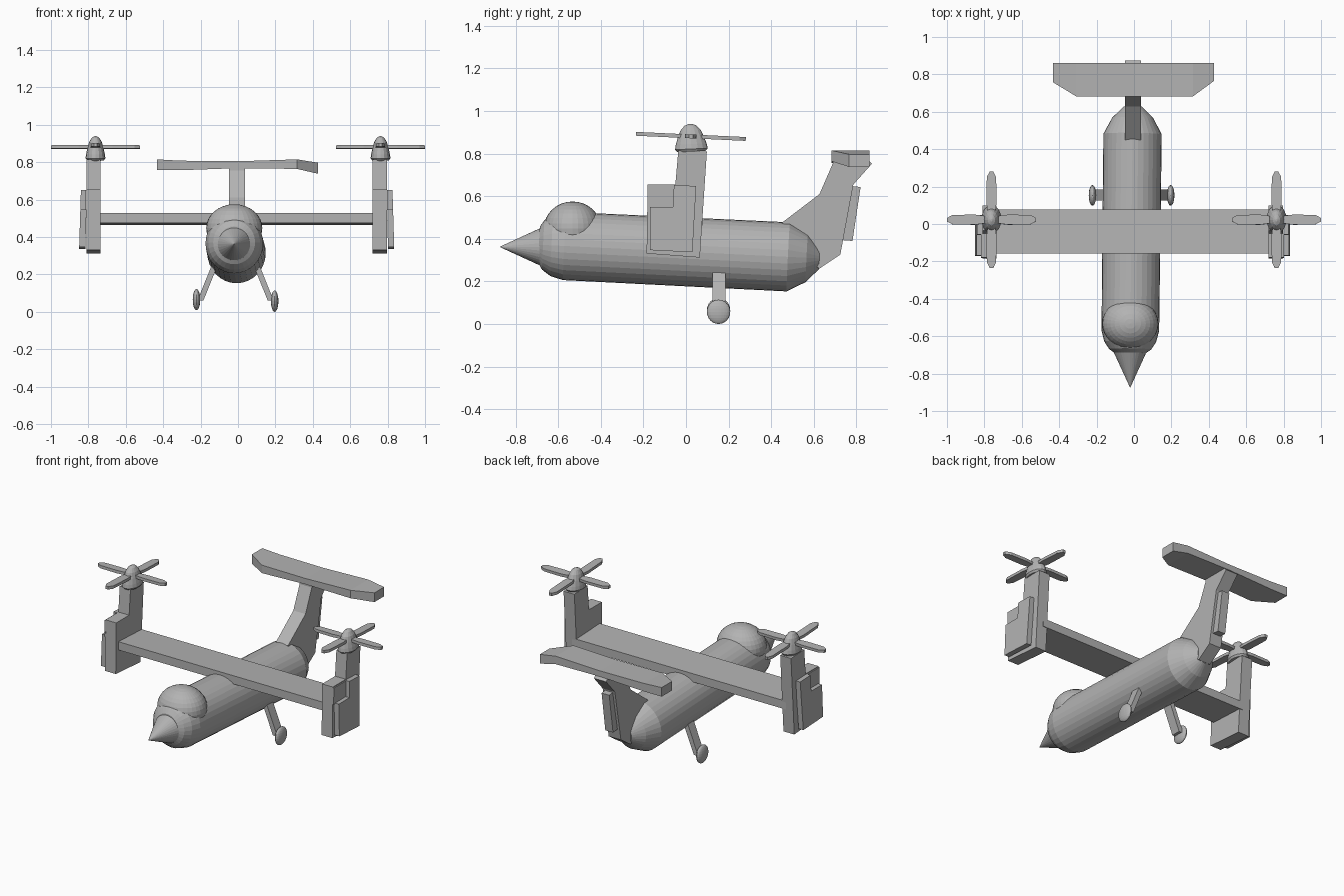
import bpy, bmesh, math
from mathutils import Vector, Matrix

if "Cube" in bpy.data.objects:
    bpy.data.objects.remove(bpy.data.objects["Cube"])

GREY = bpy.data.materials.new("plain_grey")
GREY.diffuse_color = (0.45, 0.45, 0.45, 1)
GREY.use_nodes = True
GREY.node_tree.nodes["Principled BSDF"].inputs["Base Color"].default_value = GREY.diffuse_color


def finish(name, bm):
    bmesh.ops.recalc_face_normals(bm, faces=bm.faces)
    me = bpy.data.meshes.new(name)
    bm.to_mesh(me)
    bm.free()
    me.materials.append(GREY)
    ob = bpy.data.objects.new(name, me)
    bpy.context.collection.objects.link(ob)
    return ob


def loft(bm, rings):
    """Skin closed rings of equal size and cap both ends."""
    loops = [[bm.verts.new(p) for p in r] for r in rings]
    n = len(loops[0])
    for a, b in zip(loops, loops[1:]):
        for i in range(n):
            j = (i + 1) % n
            bm.faces.new((a[i], a[j], b[j], b[i]))
    bm.faces.new(loops[0])
    bm.faces.new(loops[-1])


def prism(name, profile, x0, x1, splay=0.0):
    """Extrude a (y, z) side profile across x; splay leans it outwards lower down."""
    bm = bmesh.new()
    loft(bm, [[(x + splay * (0.65 - z), y, z) for y, z in profile] for x in (x0, x1)])
    return finish(name, bm)


def lathe(name, profile, base, axis, rx=1.0, ry=1.0, n=32):
    """Spin (radius, height) pairs round an axis with an elliptical section."""
    bm = bmesh.new()
    loft(bm, [[(r * rx * math.cos(2 * math.pi * i / n),
                r * ry * math.sin(2 * math.pi * i / n), h) for i in range(n)]
              for r, h in profile])
    w = Vector(axis).normalized()
    u = Vector((1, 0, 0))
    u = (u - w * u.dot(w)).normalized()
    v = w.cross(u)
    m = Matrix((u, v, w)).transposed().to_4x4()
    m.translation = Vector(base)
    bm.transform(m)
    return finish(name, bm)


def ellipsoid(name, centre, radii, seg=32, rings=16):
    bm = bmesh.new()
    bmesh.ops.create_uvsphere(bm, u_segments=seg, v_segments=rings, radius=1)
    bm.transform(Matrix.Translation(centre) @ Matrix.Diagonal((*radii, 1)))
    return finish(name, bm)


# Fuselage: a slightly nose-up capsule
start, end = Vector((-0.021, -0.69, 0.372)), Vector((-0.006, 0.627, 0.308))
length = (end - start).length
lathe("fuselage",
      [(0.085, 0), (0.115, 0.02), (0.142, 0.06), (0.158, 0.12),
       (0.160, length - 0.147), (0.113, length - 0.06), (0.05, length)],
      start, end - start, 0.975, 1.015)

# Nose cone and canopy
lathe("nose_cone", [(0.09, 0), (0.0005, 0.195)], (-0.021, -0.68, 0.362), (0.003, -1, 0))
ellipsoid("canopy", (-0.02, -0.533, 0.448), (0.15, 0.135, 0.127))

# Wing
prism("wing", [(-0.158, 0.474), (-0.158, 0.527), (0.078, 0.516), (0.078, 0.463)], -0.76, 0.75)

# Wingtip nacelles, cover plates and rotors
NACELLE = [(-0.185, 0.331), (-0.18, 0.655), (-0.05, 0.655),
           (-0.036, 0.815), (0.098, 0.81), (0.065, 0.312)]
PLATE = [(-0.17, 0.347), (-0.168, 0.55), (-0.06, 0.55),
         (-0.057, 0.652), (0.048, 0.648), (0.03, 0.337)]
TILT = Matrix.Rotation(-0.047, 4, 'X')
for side, s in (("left", -1), ("right", 1)):
    d = -0.007
    prism(side + "_nacelle", NACELLE, s * 0.727 + d, s * 0.803 + d)
    prism(side + "_cover_plate", PLATE, s * 0.80 + d, s * 0.833 + d, s * 0.03)
    prism(side + "_front_panel",
          [(-0.182, 0.545), (-0.18, 0.65), (-0.055, 0.65), (-0.055, 0.545)],
          s * 0.80 + d, s * 0.81 + d)
    lathe(side + "_rotor_hub",
          [(0.85, 0), (1, 0.012), (0.94, 0.035), (0.8, 0.068),
           (0.62, 0.1), (0.36, 0.122), (0.08, 0.13)],
          (s * 0.762, 0.026, 0.81), (0, -0.047, 1), 0.053, 0.077, 16)
    # four pointed blades
    bm = bmesh.new()
    for k in range(4):
        reach = 0.238 if k % 2 == 0 else 0.258
        half = [(0.0, 0.014), (0.05, 0.022), (0.09, 0.027), (reach - 0.03, 0.025),
                (reach, 0.009)]
        outline = half + [(x, -y) for x, y in reversed(half)]
        part = bmesh.new()
        loft(part, [[(x, y, z) for x, y in outline] for z in (-0.009, 0.009)])
        part.transform(Matrix.Translation((s * 0.762, 0.023, 0.881)) @ TILT
                       @ Matrix.Rotation(k * math.pi / 2, 4, 'Z'))
        tmp = bpy.data.meshes.new("blade_part")
        part.to_mesh(tmp)
        part.free()
        bm.from_mesh(tmp)
        bpy.data.meshes.remove(tmp)
    finish(side + "_rotor_blades", bm)

# Tail fin and rudder
prism("tail_fin",
      [(0.45, 0.475), (0.627, 0.61), (0.69, 0.755), (0.69, 0.785), (0.84, 0.785),
       (0.874, 0.753), (0.786, 0.655), (0.725, 0.326), (0.627, 0.26), (0.5, 0.33)],
      -0.048, 0.038)
prism("rudder", [(0.76, 0.65), (0.82, 0.643), (0.782, 0.39), (0.715, 0.395)], -0.032, 0.022)

# Tailplane: shallow vee with clipped front corners (x, front y, bottom z, top z)
bm = bmesh.new()
loft(bm, [[(x, f, b), (x, f, t), (x, 0.862, t), (x, 0.862, b)] for x, f, b, t in (
    (-0.432, 0.757, 0.757, 0.815), (-0.31, 0.683, 0.757, 0.808), (0, 0.683, 0.768, 0.805),
    (0.316, 0.683, 0.764, 0.815), (0.428, 0.765, 0.738, 0.797))])
finish("tailplane", bm)

# Splayed landing gear with lens-shaped wheels
for side, s in (("left", -1), ("right", 1)):
    d = -0.013
    bm = bmesh.new()
    loft(bm, [[(s * (x + a) + d, 0.155 + y, z) for a, y in
               ((-0.016, -0.03), (0.016, -0.03), (0.016, 0.03), (-0.016, 0.03))]
              for x, z in ((0.095, 0.29), (0.188, 0.06))])
    finish(side + "_gear_strut", bm)
    ellipsoid(side + "_wheel", (s * 0.209 + d, 0.153, 0.061 - 0.004 * s),
              (0.02, 0.055, 0.057), 24, 12)
